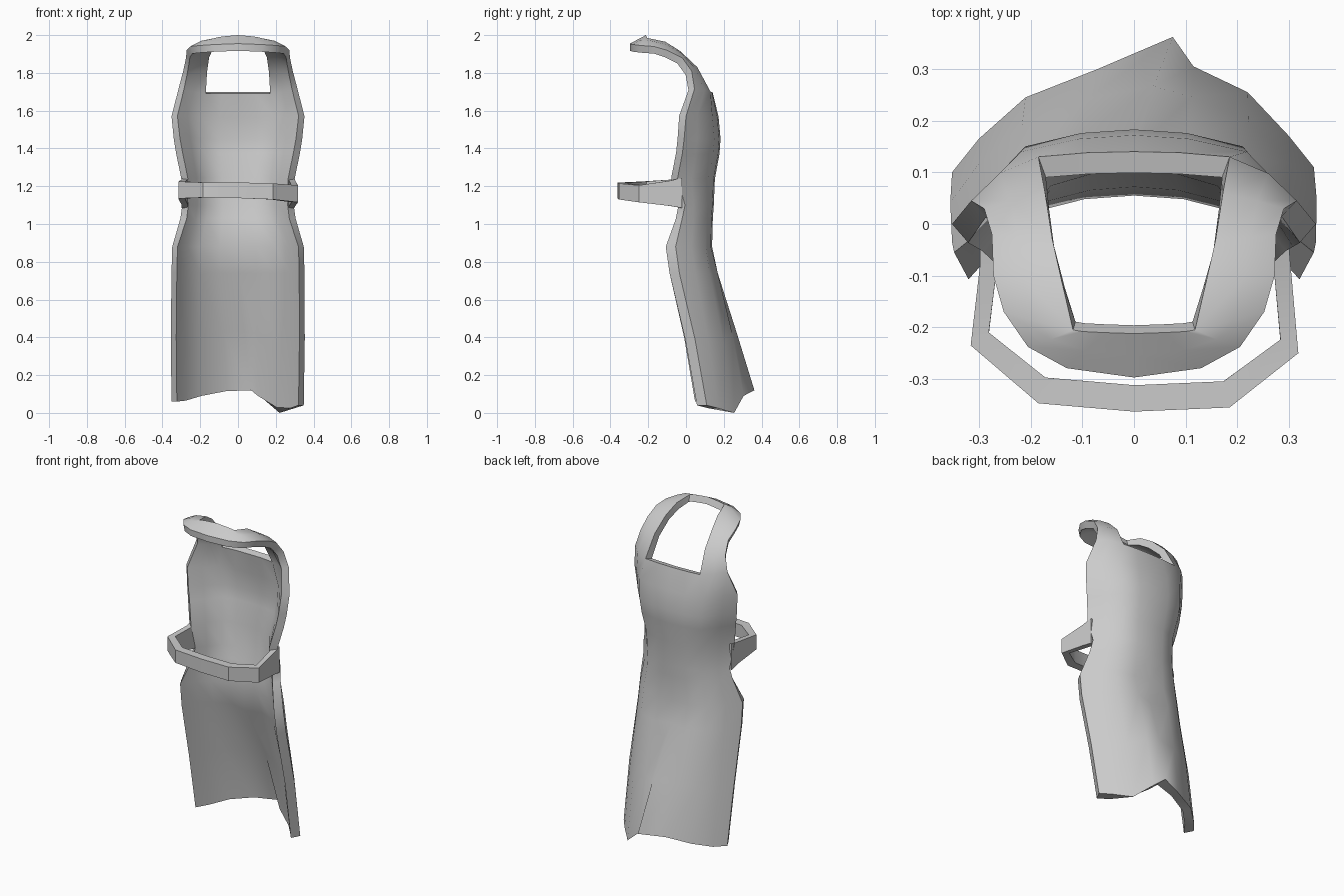
import bpy, bmesh
from mathutils import Vector

if "Cube" in bpy.data.objects:
    bpy.data.objects.remove(bpy.data.objects["Cube"])


def finish(name, bm, thickness, test, shape_inner=None, angle=0.6):
    """Orient the sheet outward, thicken it inward and smooth it."""
    bmesh.ops.remove_doubles(bm, verts=bm.verts, dist=0.0005)
    bmesh.ops.recalc_face_normals(bm, faces=bm.faces)
    bm.normal_update()
    bm.faces.ensure_lookup_table()
    if bm.faces[0].normal.dot(Vector(test)) < 0:
        bmesh.ops.reverse_faces(bm, faces=bm.faces)
    me = bpy.data.meshes.new(name)
    bm.to_mesh(me)
    bm.free()
    count = len(me.vertices)
    ob = bpy.data.objects.new(name, me)
    bpy.context.collection.objects.link(ob)
    mod = ob.modifiers.new("thickness", 'SOLIDIFY')
    mod.thickness = thickness
    mod.offset = -1
    mod.use_even_offset = True
    bpy.ops.object.select_all(action='DESELECT')
    ob.select_set(True)
    bpy.context.view_layer.objects.active = ob
    bpy.ops.object.modifier_apply(modifier=mod.name)
    if shape_inner:  # adjust the lining, whose points follow the outer ones
        vs = ob.data.vertices
        for i in range(count):
            vs[count + i].co = shape_inner(vs[i].co.copy(), vs[count + i].co.copy())
    bpy.ops.object.shade_smooth_by_angle(angle=angle)
    return ob


def skin(bm, rows):
    """Quads between consecutive rows of points."""
    vs = [[bm.verts.new(p) for p in r] for r in rows]
    for a, b in zip(vs, vs[1:]):
        for i in range(len(a) - 1):
            bm.faces.new((a[i], a[i + 1], b[i + 1], b[i]))


# apron panel: z, half width, y from the side edge to the middle
FR = (1, 0.84, 0.62, 0.3, 0)
ROWS = [
    (1.57, .352, (.00, .06, .140, .165, .172)),
    (1.45, .340, (-.01, .06, .150, .176, .183)),
    (1.37, .327, (-.02, .05, .143, .170, .177)),
    (1.24, .300, (-.045, .03, .118, .146, .153)),
    (1.10, .295, (-.005, .04, .113, .140, .147)),
    (1.03, .305, (-.02, .04, .110, .135, .142)),
    (0.88, .348, (-.055, .03, .105, .131, .138)),
    (0.74, .352, (-.035, .05, .125, .168, .140)),
]


def mirror_row(half):
    return [Vector((-x, y, z)) for x, y, z in half] + \
           [Vector(p) for p in reversed(half[:-1])]


neckline = [(.315, .045, 1.715), (.26, .098, 1.71), (.185, .13, 1.70),
            (.09, .138, 1.70), (0, .14, 1.70)]
rows = [mirror_row(neckline)]
for z, hw, ys in ROWS:
    rows.append(mirror_row([(f * hw, y, z) for f, y in zip(FR, ys)]))

# uneven hem with a fold right of the middle
hem = [Vector(p) for p in (
    (-.352, .10, .06), (-.30, .165, .065), (-.21, .245, .09),
    (-.07, .30, .115), (.075, .362, .12), (.115, .305, .09),
    (.22, .255, .0), (.30, .17, .025), (.348, .11, .04))]
knee = rows[-1]
mid = []
for a, b in zip(knee, hem):
    p = a.lerp(b, 0.5)
    p.y = a.y + (b.y - a.y) * 0.57
    p.x *= 1.01
    mid.append(p)
rows += [mid, hem]

bm = bmesh.new()
skin(bm, rows)

# neck loop: outer and inner edge at each station up and around the neck
STRAP = [((.29, .03, 1.81), (.172, .06, 1.83)),
         ((.275, -.02, 1.88), (.158, -.03, 1.915)),
         ((.272, -.10, 1.92), (.14, -.11, 1.965)),
         ((.252, -.17, 1.94), (.118, -.205, 1.985)),
         ((.205, -.238, 1.945), (.10, -.208, 1.99)),
         ((.13, -.279, 1.95), (.06, -.21, 1.995)),
         ((0, -.297, 1.955), (0, -.212, 2.0))]
for s in (-1, 1):
    strap = [[Vector((s * x, y, z)) for x, y, z in neckline[:3]]]
    for i, (o, n) in enumerate(STRAP):
        o, n = Vector(o), Vector(n)
        m = (o + n) / 2
        if i < 5:
            m += Vector((.008, 0, .008))
        strap.append([Vector((s * p.x, p.y, p.z)) for p in (o, m, n)])
    skin(bm, strap)


def lining(o, p):
    """Thicker over the hips and under the fold; neck band drops straight."""
    if o.z < 1.0:
        dy = .052
        if o.z > .7 and abs(o.x) < .25:
            dy = .075 if o.z < .8 else .083
        elif o.z < .7 and 0 < o.x < .09 and o.y > .27:
            dy = .075
        return Vector((o.x * .92, o.y - dy, o.z + (.03 if o.z < .01 else 0)))
    if o.z < 1.05 and abs(o.x) < .25:
        p.y -= .02
    if o.y < -.15:
        inner = .016 if o.y > -.215 and abs(o.x) < .15 else 0
        return o + Vector((-o.x * .04, inner, -.038))
    if o.z < 1.6:
        p.y -= .008
    return p


finish("apron_panel", bm, 0.042, (0, 1, 0), lining, 1.0)

# waist tie: x, y, top z, bottom z
TIE = [(-.298, -.02, 1.245, 1.085), (-.298, -.08, 1.235, 1.10),
       (-.316, -.235, 1.225, 1.135), (-.185, -.347, 1.22, 1.14),
       (0, -.363, 1.22, 1.137), (.185, -.355, 1.215, 1.13),
       (.318, -.25, 1.205, 1.115), (.303, -.08, 1.23, 1.095),
       (.298, -.02, 1.245, 1.085)]
bm = bmesh.new()
skin(bm, [[(x, y, t) for x, y, t, b in TIE], [(x, y, b) for x, y, t, b in TIE]])


def tie_lining(o, p):
    """The front of the tie is thicker than its sides."""
    if o.y < -.3:
        p.y += .018
    elif o.y < -.2:
        p.y += .012
    return p


finish("waist_tie", bm, 0.033, (-1, 0, 0), tie_lining)
